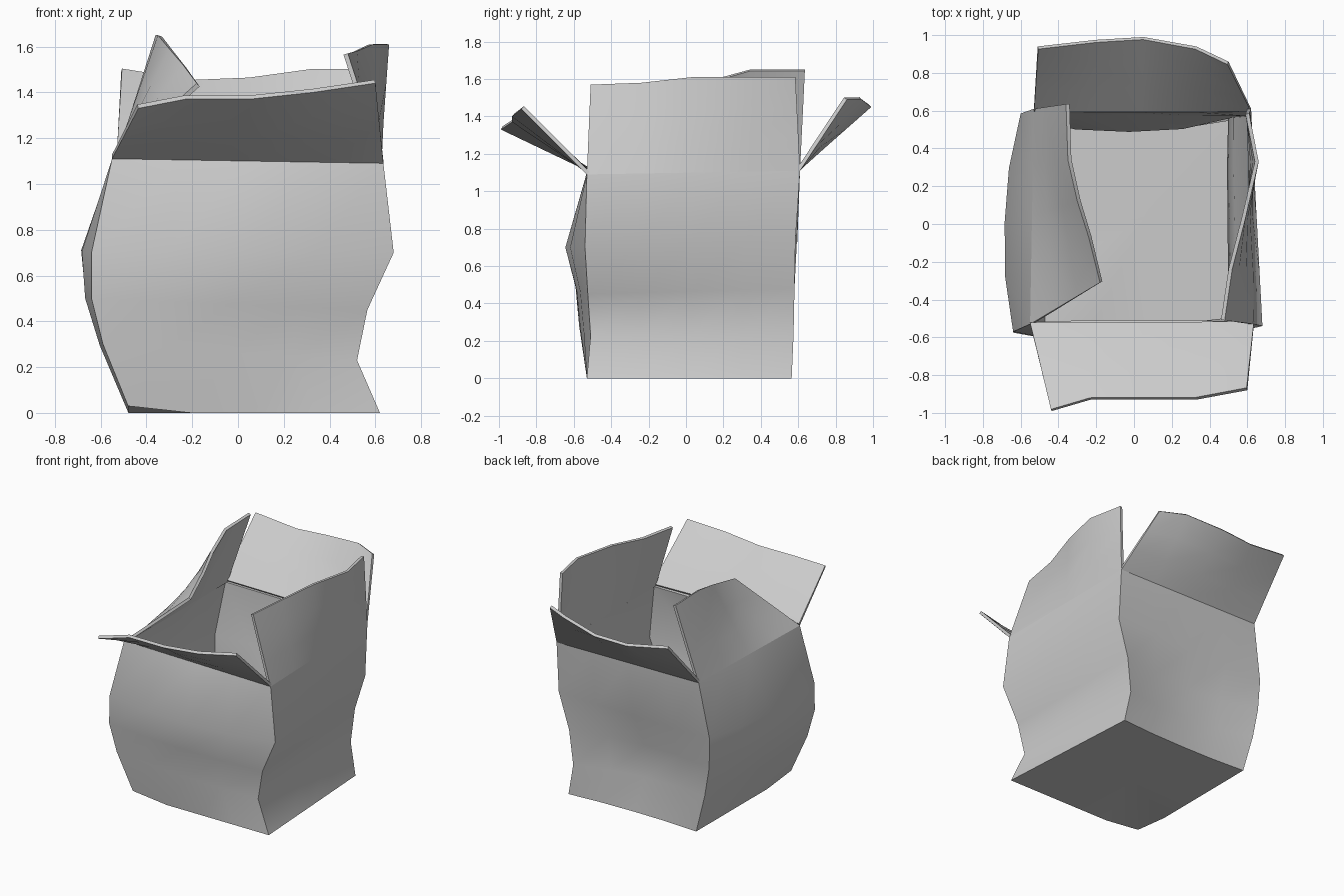
import bpy, bmesh, math
from mathutils import Vector

if "Cube" in bpy.data.objects:
    bpy.data.objects.remove(bpy.data.objects["Cube"])

COLS = 4                       # segments across each side
MASK = [0, 0.8, 1, 0.8, 0]     # how strongly each column follows the dent
THICK = 0.02

# Crumpled corner edges, listed from bottom to top
FL = [(-.48, -.53, .03), (-.59, -.56, .30), (-.64, -.575, .50), (-.64, -.57, .70), (-.55, -.53, 1.11)]
FR = [(.62, -.53, 0), (.52, -.51, .23), (.565, -.525, .45), (.68, -.54, .70), (.635, -.53, 1.09)]
BR = [(.555, .565, 0), (.51, .575, .23), (.54, .58, .48), (.62, .585, .74), (.62, .61, 1.11)]
BL = [(-.475, .56, 0), (-.55, .57, .28), (-.59, .575, .50), (-.60, .585, .72), (-.53, .61, 1.12)]

# Each side: name, left edge, right edge, outward direction, push per row, flap tip line
SIDES = [
    ("front", FL, FR, (0, -1, 0), (0, .03, .035, .09, 0),
     [(-.435, -.99, 1.33), (-.23, -.93, 1.37), (.05, -.93, 1.37), (.33, -.93, 1.40), (.60, -.88, 1.44)]),
    ("right", FR, BR, (1, 0, 0), (0, 0, 0, 0, 0),
     [(.48, -.51, 1.57), (.52, -.24, 1.58), (.59, .03, 1.61), (.66, .33, 1.61), (.61, .585, 1.61)]),
    ("back", BR, BL, (0, 1, 0), (-.02, -.06, -.07, .01, 0),
     [(.50, .86, 1.49), (.33, .94, 1.49), (.05, .99, 1.45), (-.20, .975, 1.44), (-.51, .94, 1.49)]),
    ("left", BL, FL, (-1, 0, 0), (0, .03, .05, .065, 0),
     [(-.36, .635, 1.65), (-.35, .34, 1.65), (-.30, .12, 1.59), (-.24, -.07, 1.52), (-.18, -.31, 1.44)]),
]


def add_grid(bm, rows):
    """Skin rows of points with quads."""
    vs = [[bm.verts.new(p) for p in row] for row in rows]
    for a, b in zip(vs, vs[1:]):
        for i in range(COLS):
            bm.faces.new((a[i], a[i + 1], b[i + 1], b[i]))
    return vs


def finish(name, bm):
    mesh = bpy.data.meshes.new(name)
    bm.to_mesh(mesh)
    bm.free()
    ob = bpy.data.objects.new(name, mesh)
    bpy.context.collection.objects.link(ob)
    sol = ob.modifiers.new("thickness", 'SOLIDIFY')
    sol.thickness = THICK
    sol.offset = -1
    bpy.ops.object.select_all(action='DESELECT')
    ob.select_set(True)
    bpy.context.view_layer.objects.active = ob
    bpy.ops.object.modifier_apply(modifier=sol.name)
    bpy.ops.object.shade_smooth_by_angle(angle=math.radians(40))
    return ob


box = bmesh.new()
rim = []
for name, left, right, out, push, tip in SIDES:
    # Wall between two corner edges
    rows = []
    for l, r, d in zip(left, right, push):
        row = [Vector(l).lerp(Vector(r), i / COLS) + Vector(out) * d * MASK[i]
               for i in range(COLS + 1)]
        rows.append(row)
    for p in rows[0][1:-1]:
        p.z = 0                # only the lifted corner leaves the ground
    rim += add_grid(box, rows)[0][:-1]

    # Flap folded from the top edge of the wall
    flap = bmesh.new()
    base, tip = rows[-1], [Vector(p) for p in tip]
    add_grid(flap, [[b.lerp(t, k / 3) for b, t in zip(base, tip)] for k in range(4)])
    finish(name + "_flap", flap)

# Floor closes the bottom rim
centre = box.verts.new((.05, 0.02, 0))
for a, b in zip(rim, rim[1:] + rim[:1]):
    if (a.co - b.co).length > 1e-5:
        box.faces.new((b, a, centre))
bmesh.ops.remove_doubles(box, verts=box.verts, dist=1e-4)
finish("open_box", box)
